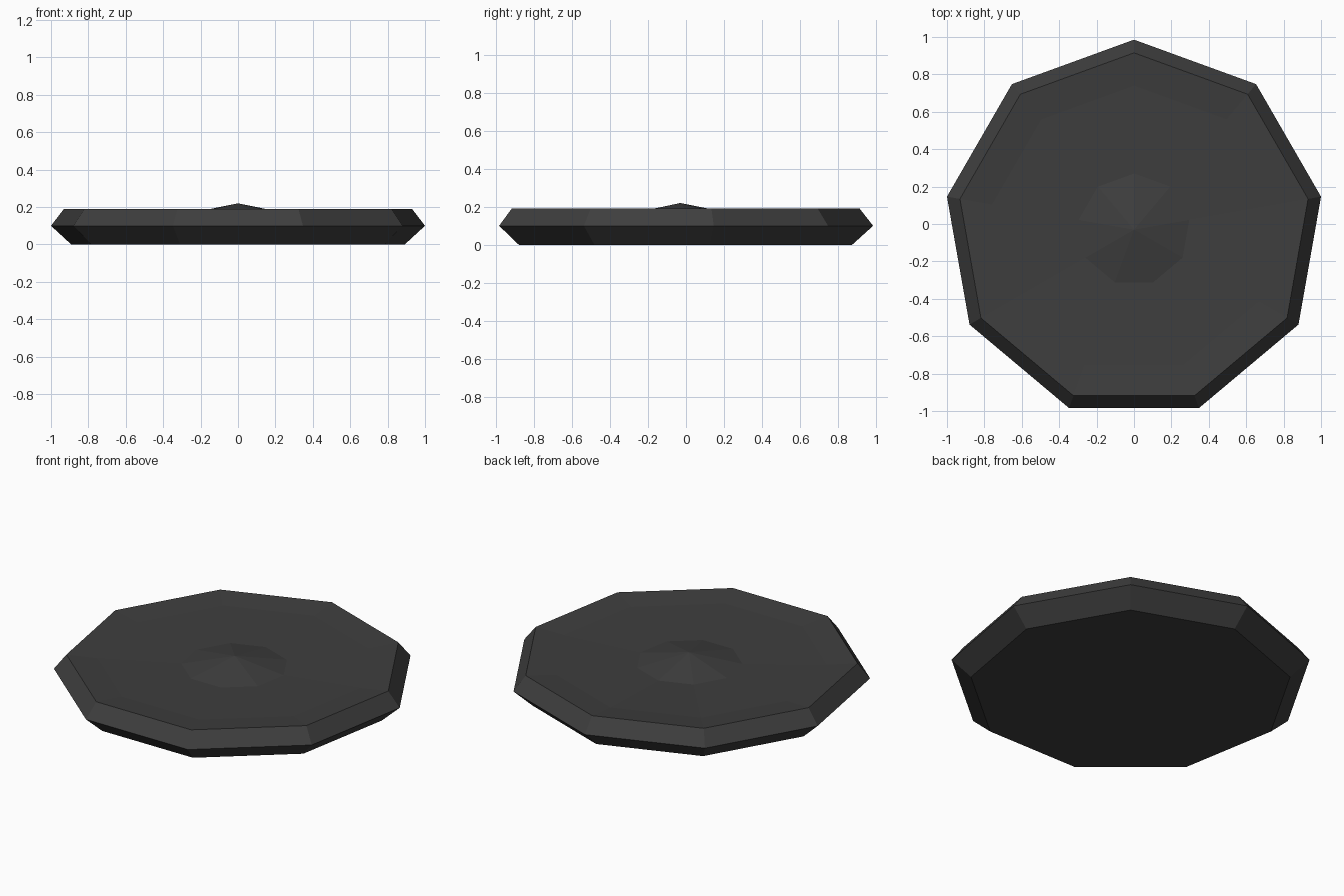
import bpy, bmesh, math

if "Cube" in bpy.data.objects:
    bpy.data.objects.remove(bpy.data.objects["Cube"])

SIDES = 9
CY = -0.03  # centre of the nonagon, so its bounds are centred on y = 0

mat = bpy.data.materials.new("charcoal")
mat.diffuse_color = (0.048, 0.048, 0.048, 1)
mat.use_nodes = True
mat.node_tree.nodes["Principled BSDF"].inputs["Base Color"].default_value = mat.diffuse_color

# (radius, height) from the underside, round the rim, over the dished top
profile = [(0.905, 0.0), (1.0154, 0.1), (0.945, 0.19), (0.77, 0.174), (0.30, 0.16)]

bm = bmesh.new()
rings = []
for r, z in profile:
    ring = []
    for i in range(SIDES):
        a = math.pi / 2 + 2 * math.pi * i / SIDES
        ring.append(bm.verts.new((r * math.cos(a), CY + r * math.sin(a), z)))
    rings.append(ring)

# Underside, sloping bands and top dish
bm.faces.new(rings[0][::-1])
for lo, hi in zip(rings, rings[1:]):
    for i in range(SIDES):
        j = (i + 1) % SIDES
        bm.faces.new((lo[i], lo[j], hi[j], hi[i]))

# Raised central point
apex = bm.verts.new((0, CY, 0.22))
for i in range(SIDES):
    bm.faces.new((rings[-1][i], rings[-1][(i + 1) % SIDES], apex))

bmesh.ops.recalc_face_normals(bm, faces=bm.faces)
mesh = bpy.data.meshes.new("faceted_disc")
bm.to_mesh(mesh)
bm.free()
mesh.materials.append(mat)
obj = bpy.data.objects.new("faceted_disc", mesh)
bpy.context.collection.objects.link(obj)
